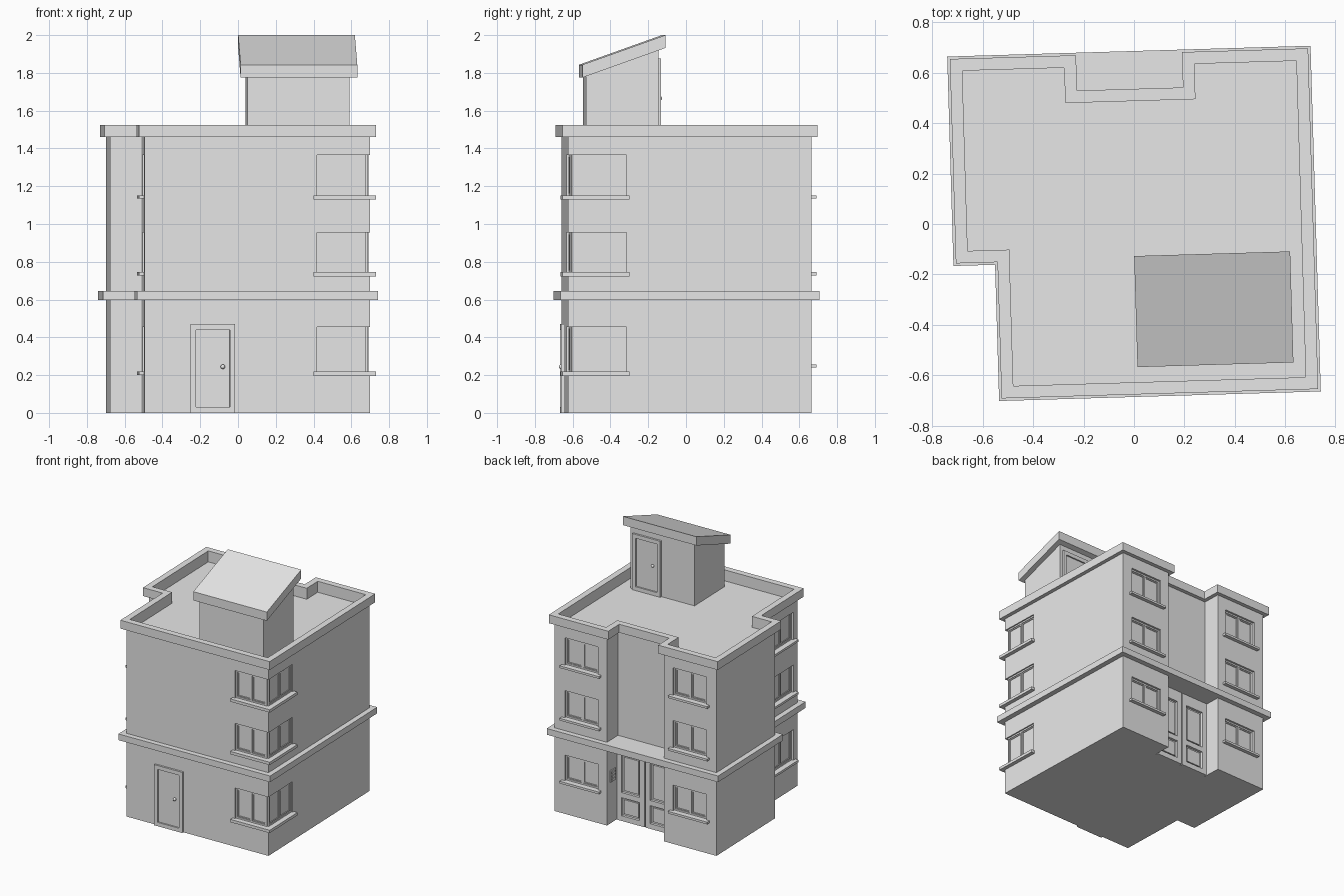
import bpy, bmesh, math
from mathutils import Matrix, Vector

cube = bpy.data.objects.get("Cube")
if cube:
    bpy.data.objects.remove(cube, do_unlink=True)

# One plain plaster colour for the whole building
GREY = (0.8, 0.8, 0.8, 1)
plaster = bpy.data.materials.new("plaster_grey")
plaster.use_nodes = True
plaster.diffuse_color = GREY
plaster.node_tree.nodes["Principled BSDF"].inputs["Base Color"].default_value = GREY

TURN = Matrix.Rotation(math.radians(1.7), 4, "Z")  # the building stands slightly turned
FLOOR = 1.44


def place(x, y, z=0, angle=0):
    """Wall frame: local x runs along the wall, local -y points outwards."""
    return Matrix.Translation((x, y, z)) @ Matrix.Rotation(math.radians(angle), 4, "Z")


def finish(name, bm, spot=Matrix()):
    bmesh.ops.recalc_face_normals(bm, faces=bm.faces)
    mesh = bpy.data.meshes.new(name)
    bm.to_mesh(mesh)
    bm.free()
    mesh.materials.append(plaster)
    obj = bpy.data.objects.new(name, mesh)
    bpy.context.collection.objects.link(obj)
    obj.matrix_world = TURN @ spot
    return obj


def box(bm, x0, x1, y0, y1, z0, z1, spot=Matrix()):
    size = Matrix.Diagonal((x1 - x0, y1 - y0, z1 - z0, 1))
    middle = Matrix.Translation(((x0 + x1) / 2, (y0 + y1) / 2, (z0 + z1) / 2))
    bmesh.ops.create_cube(bm, size=1, matrix=spot @ middle @ size)


def prism(bm, outline, z0, z1):
    face = bm.faces.new([bm.verts.new((x, y, z0)) for x, y in outline])
    made = bmesh.ops.extrude_face_region(bm, geom=[face])["geom"]
    bmesh.ops.translate(bm, vec=(0, 0, z1 - z0),
                        verts=[v for v in made if isinstance(v, bmesh.types.BMVert)])
    if face.is_valid and len(face.link_loops if hasattr(face, "link_loops") else face.loops) \
            and all(len(e.link_faces) > 2 for e in face.edges):
        bm.faces.remove(face)


def grow(outline, d):
    """Offset a right-angled counter-clockwise outline outwards."""
    out = []
    for i, p in enumerate(outline):
        p, a, b = Vector(p), Vector(outline[i - 1]), Vector(outline[(i + 1) % len(outline)])
        u, v = (p - a).normalized(), (b - p).normalized()
        out.append((p.x + d * (u.y + v.y), p.y - d * (u.x + v.x)))
    return out


def ring_frame(bm, x0, x1, z0, z1, y0, y1, side, rail):
    box(bm, x0, x0 + side, y0, y1, z0, z1)
    box(bm, x1 - side, x1, y0, y1, z0, z1)
    box(bm, x0 + side, x1 - side, y0, y1, z0, z0 + rail)
    box(bm, x0 + side, x1 - side, y0, y1, z1 - rail, z1)


def window(name, spot, width, z0, z1, depth=0.02):
    bm = bmesh.new()
    h = width / 2
    ring_frame(bm, -h, h, z0, z1, depth - 0.01, depth + 0.01, 0.012, 0.012)
    box(bm, -0.006, 0.006, depth - 0.01, depth + 0.01, z0, z1)
    # slightly raised sash around each pane
    for x0, x1 in ((-h + 0.012, -0.006), (0.006, h - 0.012)):
        ring_frame(bm, x0, x1, z0 + 0.012, z1 - 0.012, depth - 0.005, depth + 0.01, 0.008, 0.008)
    finish(name, bm, spot)


def door(name, spot, height):
    bm = bmesh.new()
    ring_frame(bm, -0.118, 0.118, 0, height, -0.015, 0.01, 0.028, 0.03)
    finish(name + "_frame", bm, spot)
    bm = bmesh.new()
    box(bm, -0.09, 0.09, -0.004, 0.01, 0.03, height - 0.03)
    finish(name + "_leaf", bm, spot)
    bm = bmesh.new()
    bmesh.ops.create_uvsphere(bm, u_segments=16, v_segments=10, radius=0.012,
                              matrix=Matrix.Translation((0.053, -0.014, 0.52 * height)))
    for f in bm.faces:
        f.smooth = True
    finish(name + "_knob", bm, spot)


# Footprint with a recess in the back and a stepped corner
plan = [(-0.515, -0.645), (0.68, -0.645), (0.68, 0.645), (0.24, 0.645), (0.24, 0.505),
        (-0.24, 0.505), (-0.24, 0.645), (-0.68, 0.645), (-0.68, -0.105), (-0.515, -0.105)]
plain_plan = [p for p in plan if abs(p[0]) != 0.24]

bm = bmesh.new()
prism(bm, plan, 0, 1.46)
walls = finish("walls", bm)

# Openings: corner windows, back windows, side windows and the roof well
cut = bmesh.new()
prism(cut, grow(plan, -0.018), FLOOR, 1.5)
storeys = [("ground", 0.218, 0.455), ("middle", 0.745, 0.955), ("upper", 1.152, 1.365)]
corner_hole = [(0.40, -0.70), (0.74, -0.70), (0.74, -0.335), (0.66, -0.335),
               (0.66, -0.625), (0.40, -0.625)]
corner_sill = [(0.38, -0.675), (0.71, -0.675), (0.71, -0.32), (0.655, -0.32),
               (0.655, -0.62), (0.38, -0.62)]
for level, z0, z1 in storeys:
    prism(cut, corner_hole, z0, z1)
    window(level + "_corner_window_front", place(0.53, -0.645), 0.26, z0, z1)
    window(level + "_corner_window_side", place(0.68, -0.48, 0, 90), 0.29, z0, z1)
    bm = bmesh.new()
    prism(bm, corner_sill, z0 - 0.022, z0)
    finish(level + "_corner_sill", bm)

    back_z = 0.257 if level == "ground" else z0
    single = [("left_back", place(0.455, 0.645, 0, 180), back_z),
              ("right_back", place(-0.455, 0.645, 0, 180), back_z),
              ("right_side", place(-0.515, -0.45, 0, -90), z0)]
    for side, spot, base in single:
        box(cut, -0.14, 0.14, -0.05, 0.025, base, z1, spot)
        window(f"{level}_{side}_window", spot, 0.28, base, z1, 0.025)
        bm = bmesh.new()
        box(bm, -0.165, 0.165, -0.028, 0.024, base - 0.017, base)
        finish(f"{level}_{side}_sill", bm, spot)

cutter = finish("opening_cutter", cut)
cutter.hide_render = True
mod = walls.modifiers.new("openings", "BOOLEAN")
mod.operation = "DIFFERENCE"
mod.solver = "EXACT"
mod.object = cutter
bpy.context.view_layer.objects.active = walls
bpy.ops.object.modifier_apply(modifier=mod.name)
bpy.data.objects.remove(cutter, do_unlink=True)

# Floor band, running straight across the back recess as a canopy
bm = bmesh.new()
prism(bm, grow(plain_plan, 0.04), 0.597, 0.645)
finish("floor_band", bm)

# Parapet ring
bm = bmesh.new()
loops = [[bm.verts.new((x, y, z)) for x, y in grow(plan, d)]
         for d, z in ((0.03, 1.46), (0.03, 1.525), (-0.018, 1.525), (-0.018, 1.46))]
for k in range(4):
    a, b = loops[k], loops[(k + 1) % 4]
    for i in range(len(a)):
        j = (i + 1) % len(a)
        bm.faces.new((a[i], a[j], b[j], b[i]))
finish("parapet", bm)


# Rooftop stair house: side profiles extruded along x
def side_profile(name, profile, x0, x1):
    bm = bmesh.new()
    ends = [[bm.verts.new((x, y, z)) for y, z in profile] for x in (x0, x1)]
    for end in ends:
        bm.faces.new(end)
    for i in range(len(profile)):
        bm.faces.new((ends[0][i - 1], ends[0][i], ends[1][i], ends[1][i - 1]))
    finish(name, bm)


side_profile("stair_house_walls", [(-0.547, FLOOR - 0.01), (-0.163, FLOOR - 0.01),
                                   (-0.163, 1.94), (-0.547, 1.80)], 0.035, 0.574)
side_profile("stair_house_roof", [(-0.567, 1.775), (-0.127, 1.932),
                                  (-0.127, 2.0), (-0.567, 1.843)], -0.003, 0.615)

# Doors
door("front_door", place(-0.153, -0.645), 0.47)
door("roof_door", place(0.432, -0.163, FLOOR, 180), 0.435)

# Panelled double entrance in the back recess
entrance = place(0, 0.505, 0, 180)
for name, s in (("left", -1), ("right", 1)):
    bm = bmesh.new()
    x0, x1 = sorted((0.004 * s, 0.236 * s))
    ring_frame(bm, x0, x1, 0, 0.597, -0.02, 0.005, 0.04, 0.04)
    box(bm, x0 + 0.04, x1 - 0.04, -0.02, 0.005, 0.18, 0.22)
    box(bm, x0 + 0.04, x1 - 0.04, -0.02, 0.005, 0.51, 0.56)
    for z0, z1 in ((0.055, 0.165), (0.235, 0.495)):
        box(bm, x0 + 0.055, x1 - 0.055, -0.01, 0.005, z0, z1)
    finish(name + "_entrance_leaf", bm, entrance)

# Door bell panel on the recess side wall
bm = bmesh.new()
box(bm, -0.03, 0.03, -0.008, 0.004, 0.32, 0.41)
for row in range(3):
    box(bm, -0.018, 0.018, -0.013, -0.006, 0.332 + 0.024 * row, 0.346 + 0.024 * row)
finish("bell_panel", bm, place(0.24, 0.575, 0, -90))
